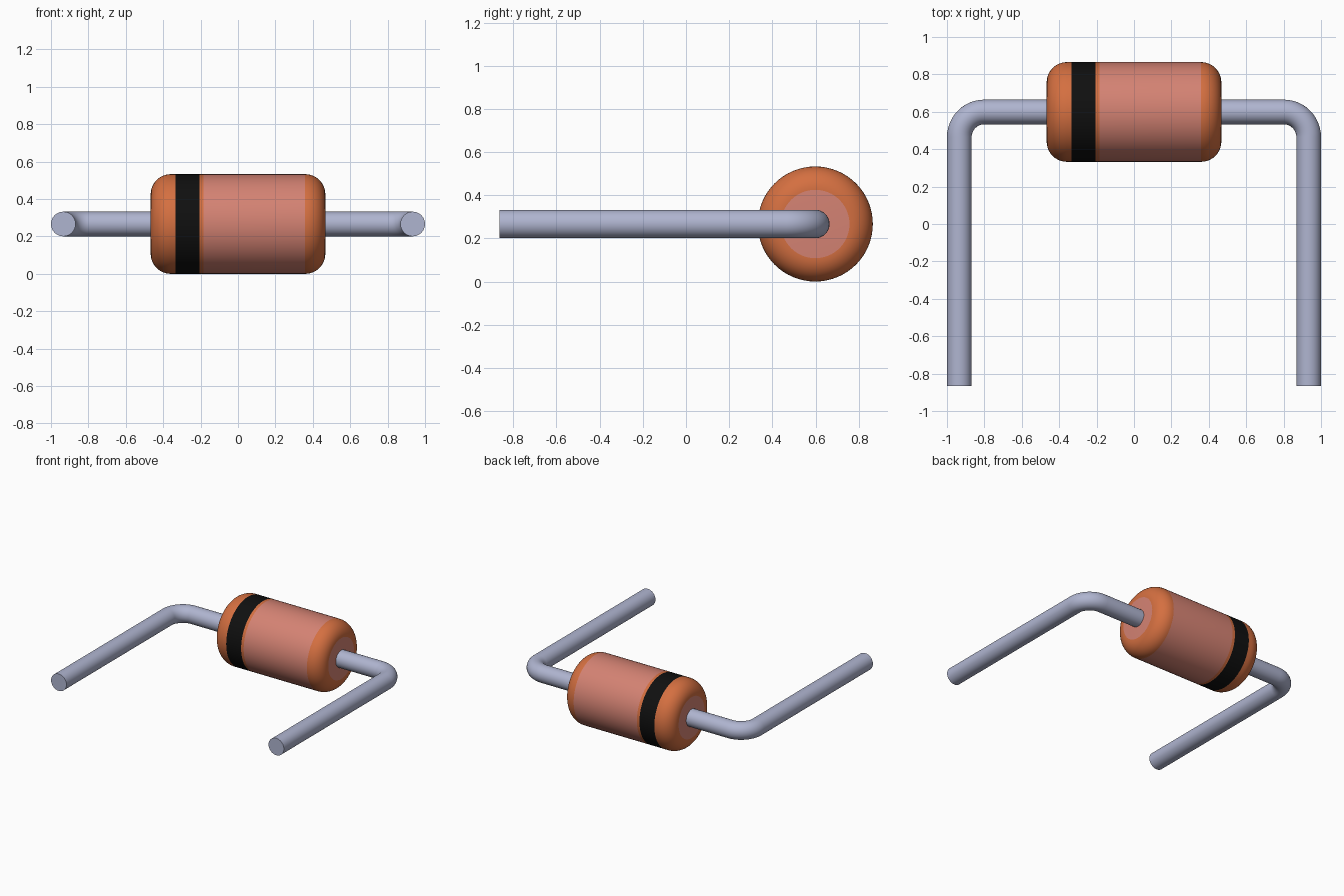
import bpy
import bmesh
from math import sin, cos, pi, radians
from mathutils import Vector

if "Cube" in bpy.data.objects:
    bpy.data.objects.remove(bpy.data.objects["Cube"], do_unlink=True)


def make_material(name, rgb):
    m = bpy.data.materials.new(name)
    m.use_nodes = True
    m.diffuse_color = (*rgb, 1)
    bsdf = next(n for n in m.node_tree.nodes if n.type == 'BSDF_PRINCIPLED')
    bsdf.inputs["Base Color"].default_value = (*rgb, 1)
    return m


ORANGE = make_material("orange glass", (0.66, 0.16, 0.052))
PINK = make_material("pink core", (0.66, 0.225, 0.172))
BLACK = make_material("black band", (0.005, 0.005, 0.005))
METAL = make_material("lead metal", (0.43, 0.46, 0.63))

CY, CZ = 0.599, 0.2665          # axis of the body
BODY_R, HALF, FILLET = 0.2665, 0.467, 0.108
LEAD_R, LEAD_X, BEND_R = 0.066, 0.934, 0.134


def loft(name, rings, segments, materials, pick=lambda c: 0):
    """Skin round rings given as (x, y, heading in the xy plane, radius), capped at both ends."""
    bm = bmesh.new()
    loops = []
    for x, y, heading, r in rings:
        side = Vector((-sin(heading), cos(heading), 0))
        loops.append([bm.verts.new(Vector((x, y, CZ)) + side * r * cos(t) + Vector((0, 0, r * sin(t))))
                      for t in (2 * pi * i / segments for i in range(segments))])
    for a, b in zip(loops, loops[1:]):
        for i in range(segments):
            j = (i + 1) % segments
            bm.faces.new((a[i], a[j], b[j], b[i]))
    bm.faces.new(loops[0])
    bm.faces.new(loops[-1])
    bmesh.ops.recalc_face_normals(bm, faces=bm.faces)
    for f in bm.faces:
        f.material_index = pick(f)
    mesh = bpy.data.meshes.new(name)
    bm.to_mesh(mesh)
    bm.free()
    for m in materials:
        mesh.materials.append(m)
    obj = bpy.data.objects.new(name, mesh)
    bpy.context.collection.objects.link(obj)
    bpy.ops.object.select_all(action='DESELECT')
    obj.select_set(True)
    bpy.context.view_layer.objects.active = obj
    bpy.ops.object.shade_smooth_by_angle(angle=radians(35))
    return obj


# Body: cylinder with rounded ends, cut at the colour boundaries
arc = [(HALF - FILLET + FILLET * sin(a), BODY_R - FILLET + FILLET * cos(a))
       for a in (pi / 2 * i / 10 for i in range(11))]
profile = [(-x, r) for x, r in reversed(arc)]
profile += [(x, BODY_R) for x in (-0.334, -0.206, -0.184)]
profile += arc


def body_colour(face):
    x = face.calc_center_median().x
    if abs(x) > HALF - 1e-4:
        return 1                                   # flat end discs
    if -0.334 < x < -0.206:
        return 2                                   # polarity band
    return 1 if -0.184 < x < HALF - FILLET else 0  # core, else rounded ends


loft("body", [(x, CY, 0, r) for x, r in profile], 64, [ORANGE, PINK, BLACK], body_colour)

# Leads: straight out of the body, round the bend, then forward to the tip
for side, label in ((1, "left_lead"), (-1, "right_lead")):
    path = [(HALF - 0.05, CY, 0)]
    for i in range(13):
        a = pi / 2 * i / 12
        path.append((LEAD_X - BEND_R + BEND_R * sin(a), CY - BEND_R + BEND_R * cos(a), -a))
    path.append((LEAD_X, -0.865, -pi / 2))
    loft(label, [(side * x, y, side * h, LEAD_R) for x, y, h in path], 32, [METAL])
